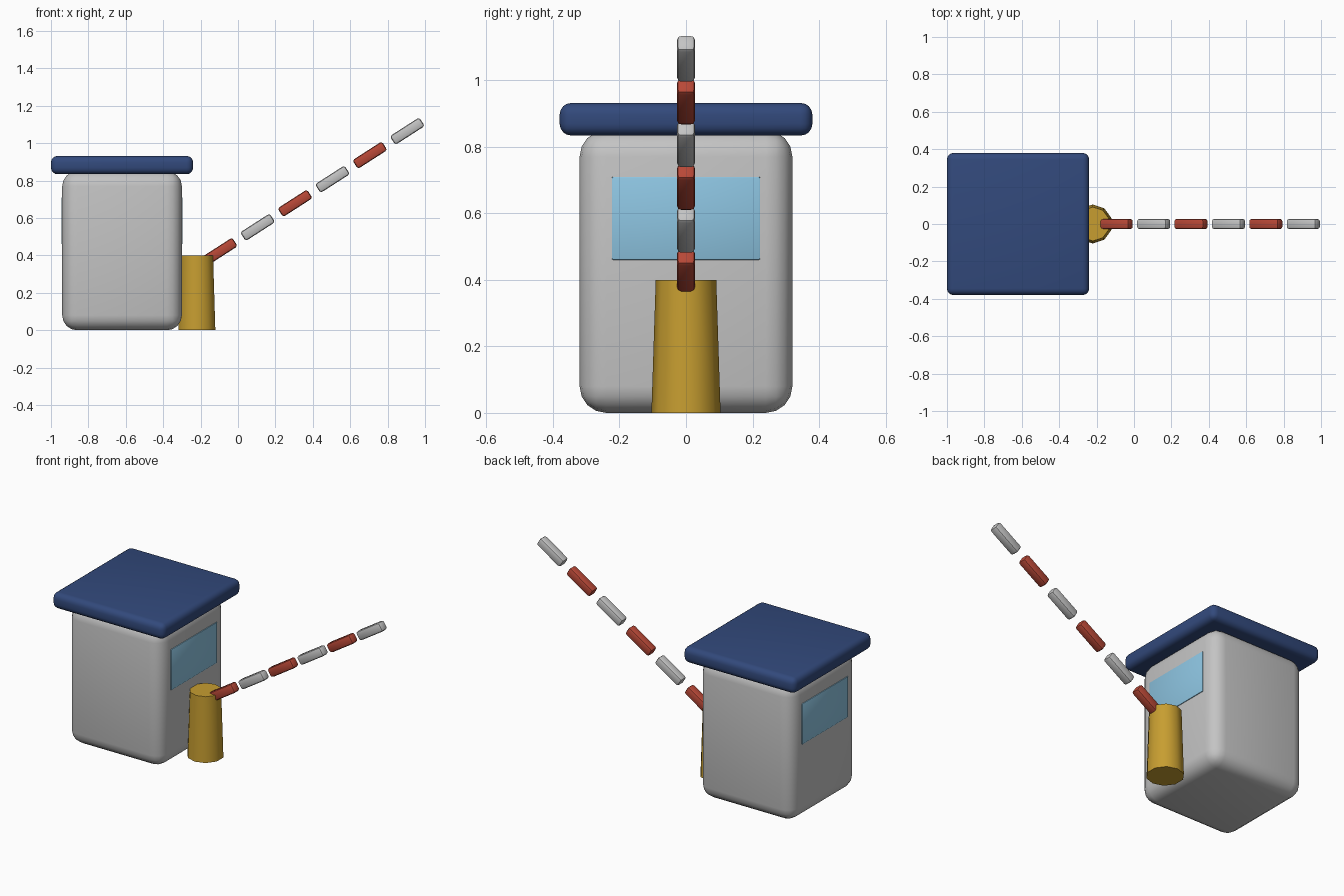
import bpy
import math

cube = bpy.data.objects.get("Cube")
if cube:
    bpy.data.objects.remove(cube, do_unlink=True)


def material(name, rgb):
    m = bpy.data.materials.new(name)
    m.use_nodes = True
    m.diffuse_color = (*rgb, 1)
    m.node_tree.nodes["Principled BSDF"].inputs["Base Color"].default_value = (*rgb, 1)
    return m


white = material("light_grey", (0.55, 0.55, 0.55))
navy = material("navy_blue", (0.032, 0.067, 0.2))
glass = material("glass_blue", (0.27, 0.56, 0.76))
yellow = material("mustard_yellow", (0.57, 0.34, 0.03))
red = material("barrier_red", (0.48, 0.065, 0.038))


def finish(obj, name, mat, angle):
    obj.name = name
    obj.data.materials.append(mat)
    bpy.ops.object.shade_smooth_by_angle(angle=math.radians(angle))
    return obj


def rounded_box(name, mat, centre, size, radius, segments, tilt=0):
    bpy.ops.mesh.primitive_cube_add(size=1, location=centre)
    obj = bpy.context.object
    obj.scale = size
    bpy.ops.object.transform_apply(location=False, rotation=False, scale=True)
    bevel = obj.modifiers.new("rounded_edges", "BEVEL")
    bevel.width = radius
    bevel.segments = segments
    bpy.ops.object.modifier_apply(modifier=bevel.name)
    obj.rotation_euler.y = -tilt
    return finish(obj, name, mat, 35)


# Booth body and roof slab
booth_x = -0.62
rounded_box("booth_body", white, (booth_x, 0, 0.425), (0.64, 0.64, 0.85), 0.08, 4)
rounded_box("booth_roof", navy, (booth_x, 0, 0.883), (0.76, 0.76, 0.098), 0.035, 4)

# Thin window panes on both sides
for side, label in ((1, "left"), (-1, "right")):
    rounded_box(f"{label}_window", glass, (booth_x + side * 0.32, 0, 0.585),
                (0.009, 0.446, 0.25), 0.004, 2)

# Tapered ten-sided barrier post
bpy.ops.mesh.primitive_cone_add(vertices=10, radius1=0.104, radius2=0.091,
                                depth=0.4, location=(-0.22, 0, 0.2))
finish(bpy.context.object, "barrier_post", yellow, 40)

# Raised barrier arm in alternating sections
slope = math.atan2(0.1285, 0.2)
for i in range(6):
    rounded_box(f"barrier_arm_section_{i + 1}", white if i % 2 else red,
                (-0.095 + 0.2 * i, 0, 0.422 + 0.1285 * i),
                (0.187, 0.055, 0.055), 0.013, 2, slope)
